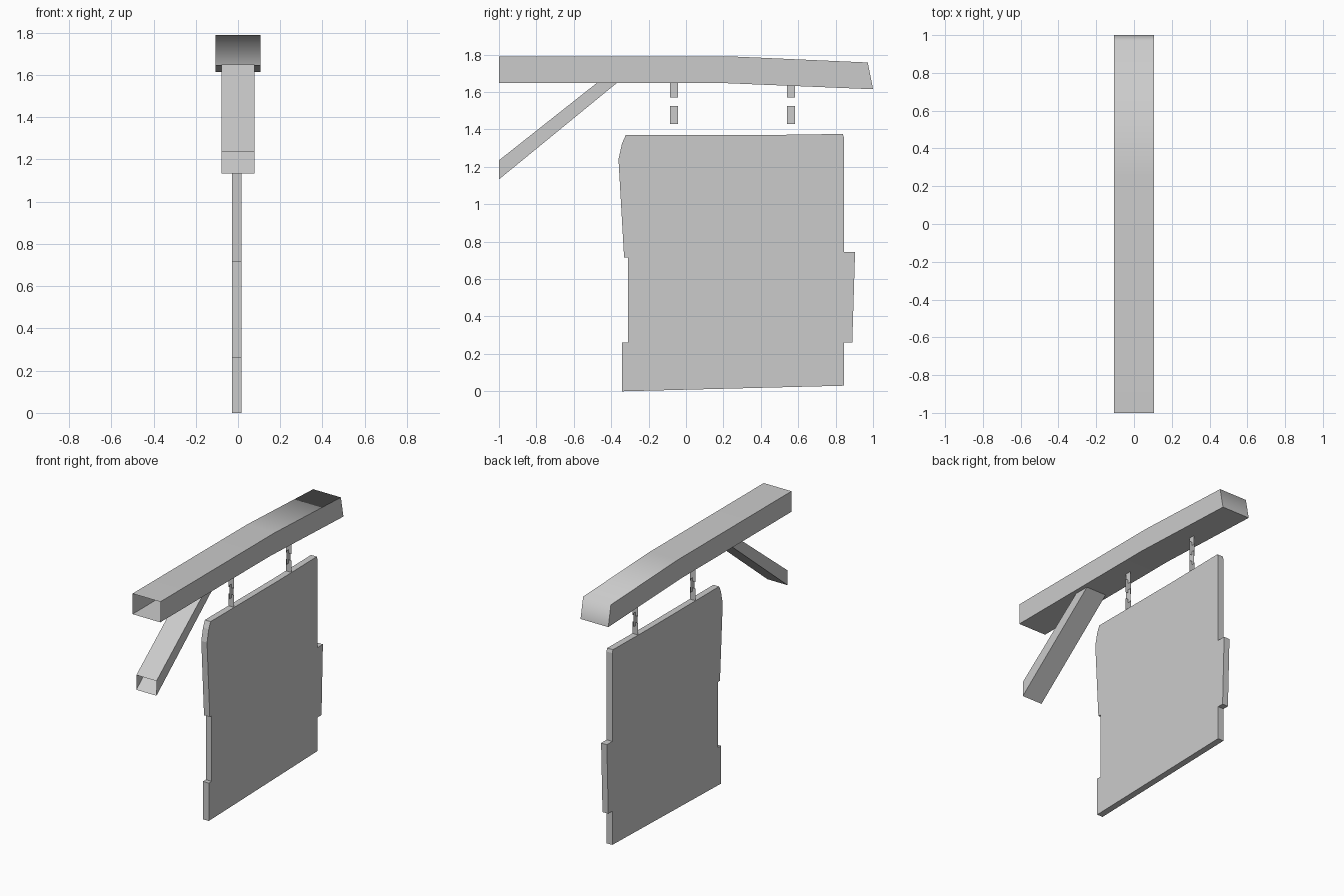
import bpy, bmesh

if "Cube" in bpy.data.objects:
    bpy.data.objects.remove(bpy.data.objects["Cube"])


def finish(name, bm):
    mesh = bpy.data.meshes.new(name)
    bm.to_mesh(mesh)
    bm.free()
    obj = bpy.data.objects.new(name, mesh)
    bpy.context.collection.objects.link(obj)
    return obj


def tube(name, sections, half, cap_end=False, smooth=False):
    """Four-sided tube; sections are (bottom y, z, top y, z), open at the start."""
    bm = bmesh.new()
    rings = [[bm.verts.new(c) for c in ((-half, by, bz), (half, by, bz), (half, ty, tz), (-half, ty, tz))]
             for by, bz, ty, tz in sections]
    for a, b in zip(rings, rings[1:]):
        for i in range(4):
            j = (i + 1) % 4
            bm.faces.new((a[i], a[j], b[j], b[i]))
    if cap_end:
        bm.faces.new(rings[-1])
    # outward normals: the underside must face down
    bm.normal_update()
    bm.faces.ensure_lookup_table()
    if bm.faces[0].normal.z > 0:
        bmesh.ops.reverse_faces(bm, faces=[f for f in bm.faces if len(sections) and f is not None])
    if cap_end:
        bm.normal_update()
        cap = bm.faces[:][-1]
        if cap.normal.y < 0:
            cap.normal_flip()
    if smooth:
        for f in bm.faces:
            f.smooth = True
        # keep the long corners and the lower end edge crisp
        for r in rings:
            for e in {e for v in r for e in v.link_edges}:
                p, q = e.verts
                across = abs(p.co.x - q.co.x) > half
                upper = p in [s[k] for s in rings for k in (2, 3)]
                last = p in rings[-1]
                e.smooth = across and (upper or not last)
    return finish(name, bm)


def slab(name, outline, x0, x1):
    """Extrude a (y, z) outline along x."""
    bm = bmesh.new()
    face = bm.faces.new([bm.verts.new((x0, y, z)) for y, z in outline])
    ext = bmesh.ops.extrude_face_region(bm, geom=[face])
    for v in ext["geom"]:
        if isinstance(v, bmesh.types.BMVert):
            v.co.x = x1
    bmesh.ops.recalc_face_normals(bm, faces=bm.faces)
    return finish(name, bm)


# Bent overhead beam and diagonal brace, both open at the wall end
tube("beam", [(-1, 1.648, -1, 1.79), (0.2, 1.648, 0.25, 1.79), (1, 1.615, 0.972, 1.758)],
     0.106, cap_end=True, smooth=True)
tube("brace", [(-1, 1.133, -1, 1.235), (-0.368, 1.65, -0.475, 1.65)], 0.077)

# Weathered hanging board
slab("sign_board", [(-0.342, 0), (0.845, 0.03), (0.845, 0.262), (0.889, 0.262), (0.904, 0.745),
                    (0.845, 0.745), (0.845, 1.355), (0.838, 1.376), (0.42, 1.37), (-0.322, 1.37),
                    (-0.342, 1.325), (-0.361, 1.24), (-0.331, 0.715), (-0.311, 0.715),
                    (-0.311, 0.262), (-0.342, 0.262)], -0.028, 0.016)

# Chains made of flat links, each turned a quarter from the next
for name, y in (("chain_near", -0.064), ("chain_far", 0.562)):
    bm = bmesh.new()
    w = 0.022
    cx = -0.006
    for i, z in enumerate((1.36, 1.43, 1.50, 1.57)):
        top = z + 0.095 if i < 3 else 1.65
        dx, dy = (0, w) if i % 2 else (w, 0)
        bm.faces.new([bm.verts.new(c) for c in (
            (cx - dx, y - dy, z), (cx + dx, y + dy, z), (cx + dx, y + dy, top), (cx - dx, y - dy, top))])
    finish(name, bm)
